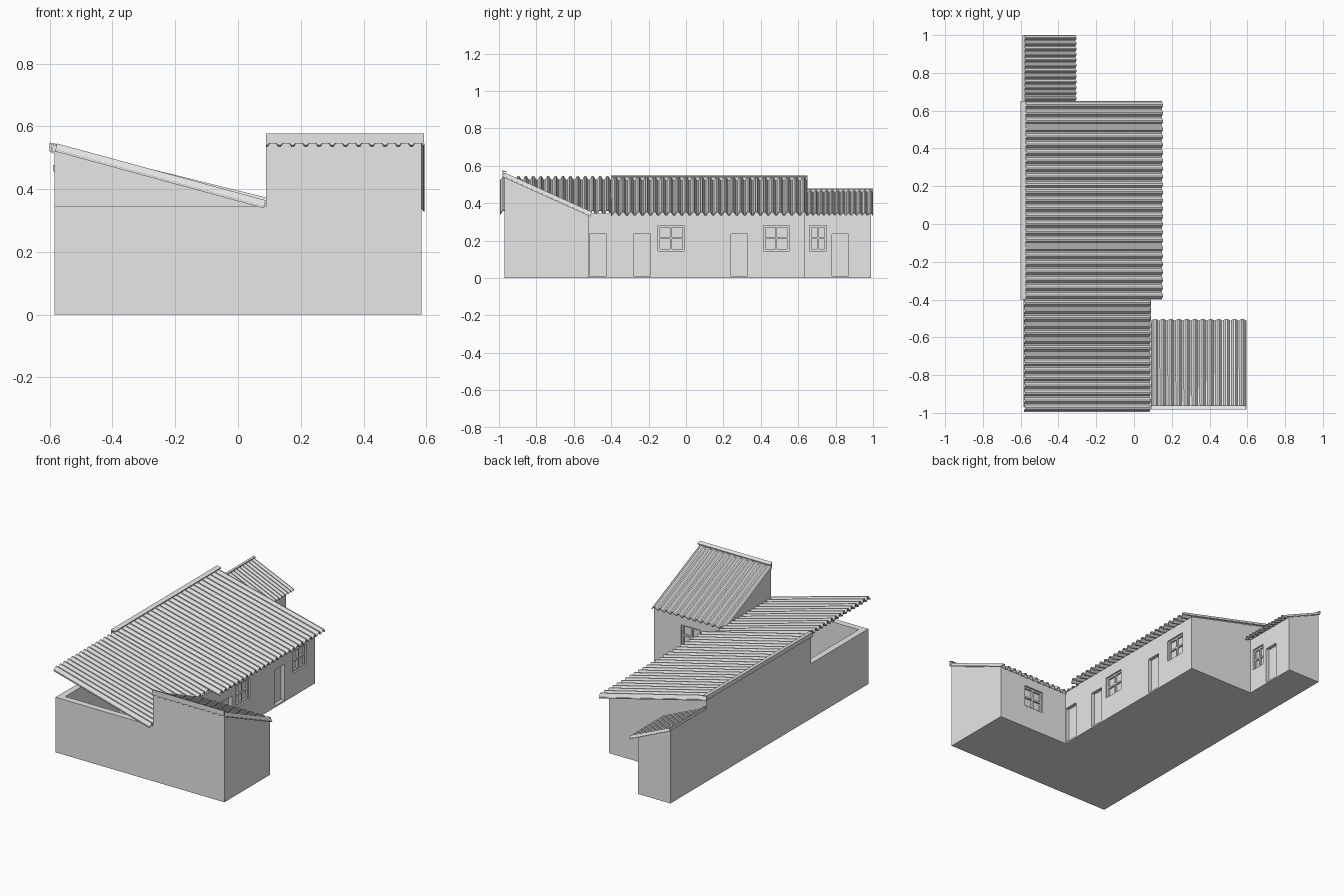
import bpy, bmesh, math
from mathutils import Vector

if "Cube" in bpy.data.objects:
    bpy.data.objects.remove(bpy.data.objects["Cube"])

gray = bpy.data.materials.new("plain_gray")
gray.use_nodes = True
COLOR = (0.8, 0.8, 0.8, 1)
gray.diffuse_color = COLOR
for node in gray.node_tree.nodes:
    if node.type == 'BSDF_PRINCIPLED':
        node.inputs["Base Color"].default_value = COLOR


def finish(bm, name, smooth=False):
    bmesh.ops.recalc_face_normals(bm, faces=bm.faces)
    mesh = bpy.data.meshes.new(name)
    bm.to_mesh(mesh)
    bm.free()
    mesh.materials.append(gray)
    ob = bpy.data.objects.new(name, mesh)
    bpy.context.collection.objects.link(ob)
    bpy.ops.object.select_all(action='DESELECT')
    ob.select_set(True)
    bpy.context.view_layer.objects.active = ob
    if smooth:
        bpy.ops.object.shade_smooth_by_angle(angle=math.radians(35))
    return ob


def place(run, along, z, axis):
    """Profile coordinates to world; axis is the direction of extrusion."""
    return (run, along, z) if axis == 'y' else (along, run, z)


def prism(name, profile, start, end, axis='y'):
    bm = bmesh.new()
    rings = [[bm.verts.new(place(r, a, z, axis)) for r, z in profile] for a in (start, end)]
    n = len(profile)
    for ring in rings:
        bm.faces.new(ring)
    for i in range(n):
        j = (i + 1) % n
        bm.faces.new((rings[0][i], rings[0][j], rings[1][j], rings[1][i]))
    return finish(bm, name)


def box(name, lo, hi):
    return prism(name, [(lo[0], lo[2]), (hi[0], lo[2]), (hi[0], hi[2]), (lo[0], hi[2])], lo[1], hi[1])


def corrugated(name, high, low, start, end, ribs, depth, axis='y', steps=10):
    """Wavy roof sheet running from its high edge to its low edge."""
    slope = (Vector(low) - Vector(high)).normalized()
    normal = Vector((-slope.y, slope.x))
    if normal.y < 0:
        normal.negate()
    thick = depth * 0.25
    bm = bmesh.new()
    rows = []
    count = ribs * steps
    for i in range(count + 1):
        wave = -math.cos(2 * math.pi * i / steps) * 1.25
        wave = max(-1, min(1, wave)) * (depth - thick) / 2
        along = start + (end - start) * i / count
        row = []
        for point, side in ((high, 1), (low, 1), (low, -1), (high, -1)):
            p = Vector(point) + normal * (wave + side * thick / 2)
            row.append(bm.verts.new(place(p.x, along, p.y, axis)))
        rows.append(row)
    for a, b in zip(rows, rows[1:]):
        for k in range(4):
            m = (k + 1) % 4
            bm.faces.new((a[k], a[m], b[m], b[k]))
    bm.faces.new(rows[0])
    bm.faces.new(rows[-1])
    return finish(bm, name, True)


L, E, B = -0.585, 0.09, -0.36      # left wall, main right wall, rear block right wall
FRONT, STEP, REAR, BACK = -0.97, -0.4, 0.635, 0.99
W = 0.04                           # wall thickness

# Walled blocks
main = prism("main_block", [(L, 0), (E, 0), (E, 0.35), (L, 0.517)], STEP, REAR)
rear = prism("rear_block", [(L, 0), (B, 0), (B, 0.358), (L, 0.455)], REAR, BACK)
wing = prism("front_wing", [(FRONT, 0), (-0.52, 0), (-0.52, 0.337), (FRONT, 0.545)], E, 0.585, 'x')

# Open area under the front roof
box("court_floor", (L, FRONT, 0), (E, STEP, 0.01))
box("court_front_wall", (L, FRONT, 0), (E, FRONT + W, 0.345))
box("court_left_wall", (L, FRONT + W, 0), (L + W, STEP, 0.345))
court = box("court_right_wall", (E - W, -0.52, 0), (E, STEP, 0.345))

# Roofs
corrugated("main_roof", (-0.592, 0.529), (0.15, 0.345), STEP, 0.65, 25, 0.026)
corrugated("front_roof", (-0.58, 0.533), (0.085, 0.352), -0.995, STEP, 15, 0.026)
corrugated("rear_roof", (-0.583, 0.463), (-0.307, 0.342), 0.65, 1.0, 12, 0.018)
corrugated("wing_roof", (-0.975, 0.552), (-0.507, 0.341), E, 0.595, 12, 0.026, 'x')

# Bent ridge caps on the high edges
def cap(name, run, top, width, drop, fall, start, end, axis='y'):
    t = 0.006
    prism(name, [(run, top), (run + width, top - fall), (run + width, top - fall - t),
                 (run + t, top - t), (run + t, top - drop), (run, top - drop)], start, end, axis)


cap("main_ridge_cap", -0.6, 0.548, 0.028, 0.028, 0.005, STEP, 0.65)
cap("rear_ridge_cap", -0.59, 0.478, 0.012, 0.02, 0.003, 0.65, 1.0)
cap("wing_ridge_cap", -0.982, 0.578, 0.022, 0.032, 0.008, E, 0.592, 'x')


# Openings: recesses cut into a wall, windows get a frame and cross bars
def opening(block, name, wall, face, start, end, low, high, window):
    """face is 'x' for walls looking to +x and 'y' for walls looking to +y."""
    depth = 0.022

    def block_box(label, d0, d1, a0, a1, z0, z1):
        if face == 'x':
            return box(label, (wall + d0, a0, z0), (wall + d1, a1, z1))
        return box(label, (a0, wall + d0, z0), (a1, wall + d1, z1))

    cutter = block_box("cutter", -depth, 0.05, start, end, low, high)
    cutter.hide_render = True
    mod = block.modifiers.new("cut", 'BOOLEAN')
    mod.operation = 'DIFFERENCE'
    mod.solver = 'EXACT'
    mod.object = cutter
    bpy.context.view_layer.objects.active = block
    bpy.ops.object.modifier_apply(modifier=mod.name)
    bpy.data.objects.remove(cutter)
    if window:
        bar = 0.005
        mid_a, mid_z = (start + end) / 2, (low + high) / 2
        for k, a in enumerate((start + bar, mid_a, end - bar)):
            block_box(f"{name}_upright_{k}", -depth, -0.01, a - bar, a + bar, low, high)
        for k, z in enumerate((low + bar, mid_z, high - bar)):
            block_box(f"{name}_rail_{k}", -depth, -0.011, start, end, z - bar, z + bar)


DOOR, WINDOW = (0.01, 0.235, False), (0.145, 0.28, True)
opening(court, "court_door", E, 'x', -0.515, -0.425, *DOOR)
opening(main, "main_door_front", E, 'x', -0.28, -0.19, *DOOR)
opening(main, "main_door_rear", E, 'x', 0.24, 0.33, *DOOR)
opening(main, "main_window_front", E, 'x', -0.15, -0.01, *WINDOW)
opening(main, "main_window_rear", E, 'x', 0.415, 0.55, *WINDOW)
opening(rear, "rear_window", B, 'x', 0.66, 0.75, *WINDOW)
opening(rear, "rear_door", B, 'x', 0.78, 0.87, *DOOR)
opening(wing, "wing_window", -0.52, 'y', 0.265, 0.4, *WINDOW)
